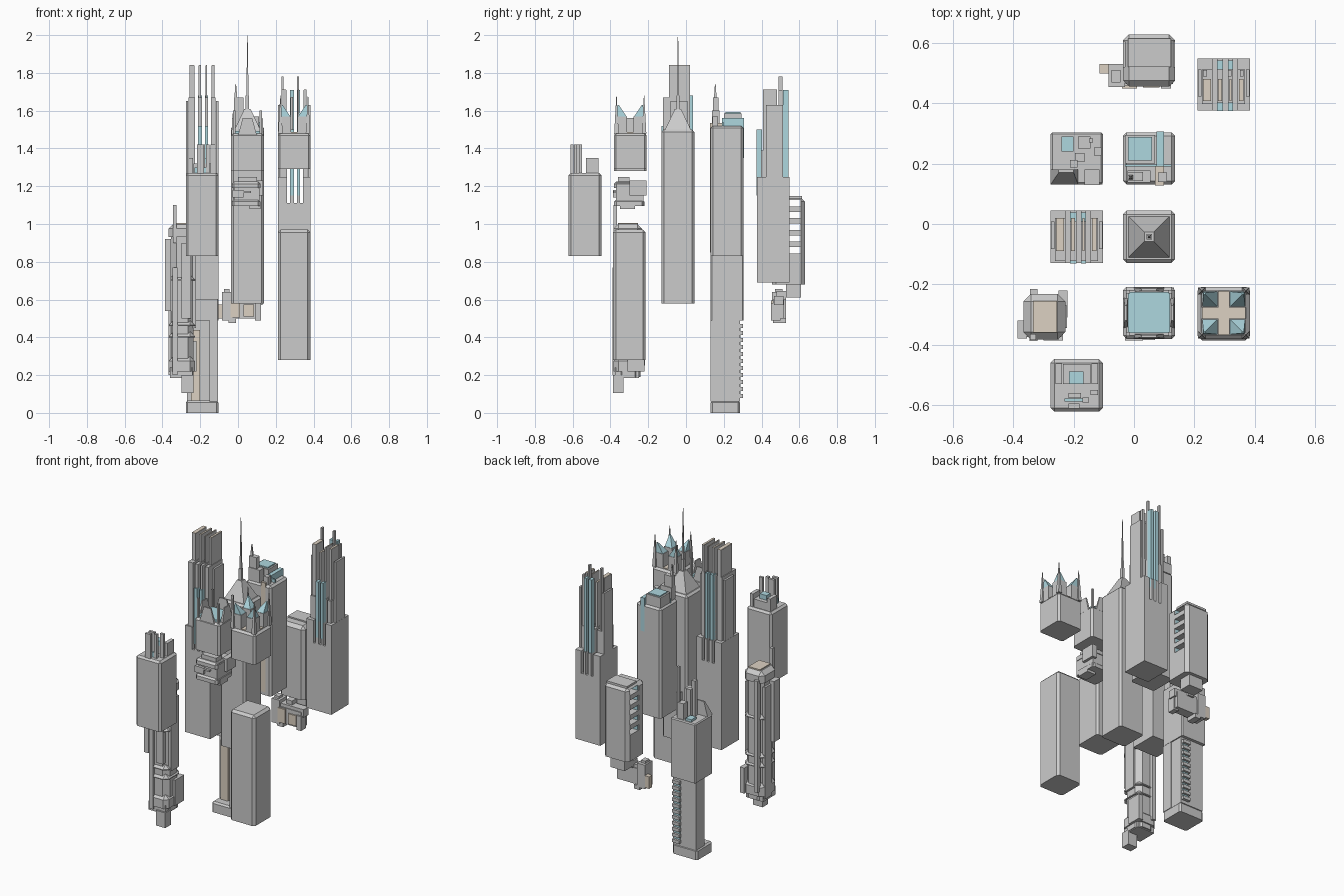
import bpy, bmesh

def material(name, rgb):
    m = bpy.data.materials.new(name)
    m.diffuse_color = (*rgb, 1)
    return m

BLUE = material("glass_blue", (0.42, 0.68, 0.74))
BEIGE = material("panel_beige", (0.72, 0.64, 0.54))

def block(name, x0, x1, y0, y1, z0, z1, mat=None, top=None, bevel=0):
    """Box, or taper to the rectangle top=(x0,x1,y0,y1); bevel cuts uprights and roof edge."""
    a, b, c, d = top or (x0, x1, y0, y1)
    bm = bmesh.new()
    lo = [bm.verts.new(p) for p in ((x0, y0, z0), (x1, y0, z0), (x1, y1, z0), (x0, y1, z0))]
    hi = [bm.verts.new(p) for p in ((a, c, z1), (b, c, z1), (b, d, z1), (a, d, z1))]
    bm.faces.new(lo[::-1])
    bm.faces.new(hi)
    for i in range(4):
        j = (i + 1) % 4
        bm.faces.new((lo[i], lo[j], hi[j], hi[i]))
    if bevel:
        edges = [e for e in bm.edges if any(v in hi for v in e.verts)]
        bmesh.ops.bevel(bm, geom=edges, offset=bevel, segments=1, affect='EDGES', profile=0.5)
    me = bpy.data.meshes.new(name)
    bm.to_mesh(me)
    bm.free()
    if mat:
        me.materials.append(mat)
    ob = bpy.data.objects.new(name, me)
    bpy.context.collection.objects.link(ob)
    return ob

def tower(name, cx, cy, z0, z1, bevel=0.012, r=0.0865):
    return block(name, cx - r, cx + r, cy - r, cy + r, z0, z1, bevel=bevel)

# Towers crowned by tall parallel slabs
SLABS = [(-.0865, -.0375), (-.0225, -.0015), (.0145, .0305), (.0465, .0865)]

def slab_tower(name, cx, cy, z0, zt, heights, mid, core, glass):
    block(name + "_body", cx - .0865, cx + .0865, cy - .0865, cy + .0865, z0, zt - .14)
    for i, ((a, b), h) in enumerate(zip(SLABS, heights)):
        a2, b2 = max(a, -.072) + cx, min(b, .07) + cx
        block(name + "_slab_base", a + cx, b + cx, cy - .0865, cy + .0865, zt - .14, zt)
        block(name + "_slab_mid", a2, b2, cy + mid[0], cy + mid[1], zt, zt + mid[2])
        block(name + "_slab_top", a2 + .004, b2 - .004, cy + core[0], cy + core[1], zt, zt + h)
        block(name + "_slab_cap", a2 + .005, b2 - .005, cy + core[0], cy + core[1], zt + h, zt + h + .002, BEIGE)
        if i in (1, 2):
            block(name + "_glass_back", a2, b2, cy + .05, cy + .08, zt + glass[0], zt + glass[1], BLUE)
            block(name + "_glass_front", a2, b2, cy - .088, cy - .06, zt - .1, zt + .25, BLUE)
    for s in (-1, 1):
        block(name + "_edge_pier", cx + s * .08 - .006, cx + s * .08 + .006, cy - .04, cy + .05, zt, zt + .38)

slab_tower("slab_tower_left", -.19, -.0425, .6, 1.27, (.57, .57, .57, .57),
           (-.08, .062, .40), (-.047, .063), (.0, .41))
slab_tower("slab_tower_right", .2975, .4625, .69, 1.25, (.46, .42, .46, .46),
           (-.065, .05, .14), (-.055, .018), (-.05, .46))
for dx, h in ((-.062, .53), (.02, .53), (.06, .46)):
    block("slab_tower_spire", .2975 + dx - .006, .2975 + dx + .006, .49, .51, 1.25, 1.25 + h)

# Central tower with pyramid and antenna
CX, CY = .05, -.0425
tower("central_tower", CX, CY, .58, 1.5)
block("central_pyramid", CX - .068, CX + .068, CY - .068, CY + .068, 1.5, 1.61,
      top=(CX - .016, CX + .016, CY - .016, CY + .016))
block("antenna_base", CX - .009, CX + .009, CY - .009, CY + .009, 1.61, 1.68)
block("antenna", CX - .006, CX + .006, CY - .006, CY + .006, 1.68, 2.0,
      top=(CX - .001, CX + .001, CY - .001, CY + .001))

# Short block with glass roof and edge rails
tower("glass_roof_block", .05, -.295, 1.28, 1.48)
block("glass_roof", -.02, .12, -.362, -.226, 1.478, 1.492, BLUE)
for s in (-1, 1):
    x, y = .05 + s * .077, -.295 + s * .077
    block("roof_rail_side", x - .007, x + .007, -.345, -.245, 1.47, 1.56, top=(x - .004, x + .004, -.32, -.27))
    block("roof_rail_end", 0, .1, y - .007, y + .007, 1.47, 1.56, top=(.025, .075, y - .004, y + .004))
    for t in (-1, 1):
        px, py = .05 + s * .07, -.295 + t * .07
        block("roof_corner_fin", px - .006, px + .006, py - .006, py + .006, 1.47, 1.6)

# Machine pod under the glass roof block
block("pod_core", -.02, .115, -.37, -.225, 1.1, 1.22)
for z in (1.095, 1.19):
    block("pod_ring", -.033, .118, -.38, -.22, z, z + .035, bevel=.012)
block("pod_bracket", -.03, .03, -.386, -.35, 1.14, 1.18)
block("pod_slot", -.01, .07, -.384, -.36, 1.165, 1.175)
block("pod_side_unit", .1, .132, -.3, -.21, 1.15, 1.23)
block("pod_top_unit", .0, .1, -.36, -.3, 1.22, 1.25)
block("pod_side_tank", .06, .12, -.35, -.27, 1.08, 1.12)

# Short block with four pointed corner turrets
tower("crown_block", .2975, -.295, 1.29, 1.48)
block("crown_floor", .225, .37, -.3675, -.2225, 1.478, 1.486, BEIGE)
for s in (-1, 1):
    for t in (-1, 1):
        x, y = .2975 + s * .046, -.295 + t * .046
        block("turret", x - .028, x + .028, y - .028, y + .028, 1.48, 1.57)
        block("turret_glass", x - .025, x + .025, y - .025, y + .025, 1.57, 1.63, BLUE,
              top=(x + s * .018 - .003, x + s * .018 + .003, y + t * .018 - .003, y + t * .018 + .003))
        ax, ay = x + s * .027, y + t * .027
        block("turret_spike", ax - .012, ax + .012, ay - .012, ay + .012, 1.48, 1.68,
              top=(ax - .001, ax + .001, ay - .001, ay + .001))

# Plain tower below the crown block
tower("plain_tower", .2975, -.3, .28, .97, bevel=.015)

# Front left tower
tower("front_tower", -.19, -.535, .83, 1.27)
block("front_roof_block", -.235, -.145, -.53, -.465, 1.27, 1.32)
block("front_roof_glass", -.216, -.168, -.53, -.49, 1.32, 1.35, BLUE)
for s in (-1, 1):
    x = -.19 + s * .06
    block("front_roof_wall", x - .011, x + .011, -.53, -.463, 1.26, 1.35)
for x0, x1, y in ((-.217, -.18, -.605), (-.17, -.15, -.585), (-.145, -.12, -.56), (-.217, -.175, -.57)):
    block("front_roof_stack", x0, x1, y - .007, y + .009, 1.26, 1.42)
block("front_roof_strip", -.23, -.165, -.588, -.578, 1.26, 1.3, BLUE)

# Rear middle tower with stepped roof
tower("stepped_tower", .05, .2175, .83, 1.52)
block("stepped_roof", -.03, .07, .2, .295, 1.52, 1.585)
block("stepped_roof_glass", -.02, .06, .21, .288, 1.58, 1.592, BLUE)
block("glass_strip_long", .075, .1, .19, .306, 1.35, 1.56, BLUE)
block("glass_strip_cross", -.03, .125, .19, .198, 1.51, 1.54, BLUE)
block("stepped_front_panel", .07, .1, .128, .19, .85, 1.535, BEIGE)
block("stepped_mast_base", -.022, .055, .137, .177, 1.52, 1.6)
block("stepped_mast_mid", -.022, .03, .142, .172, 1.6, 1.67)
block("stepped_mast", -.019, -.004, .148, .162, 1.67, 1.74, top=(-.014, -.01, .153, .157))
block("stepped_post", .08, .11, .14, .17, 1.52, 1.57)

# Tall left tower with notched shaft
block("shaft_tower", -.2765, -.1035, .131, .304, .49, .86, bevel=.006)
block("shaft_wall", -.27, -.11, .2, .285, .06, .49)
block("shaft_fin", -.15, -.105, .131, .2, .06, .49)
block("shaft_panel", -.25, -.2, .185, .2, .05, .44, BEIGE)
for i in range(11):
    block("shaft_rung", -.165, -.115, .285, .303, .08 + i * .037, .1 + i * .037)
block("shaft_rung_glass", -.16, -.12, .284, .289, .08, .47, BLUE)
block("shaft_base", -.2765, -.1035, .131, .285, 0, .065, bevel=.01)
block("shaft_roof_wedge", -.2765, -.185, .131, .18, .86, .95, top=(-.25, -.2, .17, .18))
block("shaft_roof_glass", -.24, -.2, .24, .29, .86, .875, BLUE)
for x, y, w, h in ((-.14, .155, .025, 1.0), (-.18, .22, .015, 1.03), (-.12, .24, .013, 1.0),
                   (-.165, .27, .02, .96), (-.2, .2, .012, 1.08)):
    block("shaft_roof_stack", x - w, x + w, y - w, y + w, .85, h)
block("shaft_roof_mast", -.15, -.136, .27, .284, .85, 1.18)

# Rear tower with slots cut right through
rear = tower("slotted_tower", .05, .5425, .68, 1.14, bevel=.02)
for i in range(5):
    z = .845 + i * .062
    cutter = block("slot_cutter", -.2, .3, .52, .605, z, z + .033)
    cutter.hide_render = True
    cutter.hide_viewport = True
    mod = rear.modifiers.new("slot", 'BOOLEAN')
    mod.object = cutter
    mod.operation = 'DIFFERENCE'
    mod.solver = 'EXACT'
    block("slot_glass", -.03, .13, .518, .524, z, z + .033, BLUE)
block("slotted_roof_plate", -.02, .122, .52, .615, 1.135, 1.148)
block("slotted_foot", .0, .1, .53, .608, .61, .68)

# Machine cluster under the rear tower
block("cluster_core", -.03, .115, .46, .52, .5, .6)
block("cluster_left", -.085, -.03, .455, .53, .49, .64)
block("cluster_left_top", -.075, -.045, .47, .51, .64, .655)
block("cluster_arm", -.115, -.08, .5, .53, .5, .575, BEIGE)
block("cluster_panel_left", -.04, .01, .45, .465, .505, .595, BEIGE)
block("cluster_panel_right", .03, .085, .452, .465, .51, .575, BEIGE)
block("cluster_foot", -.05, -.01, .46, .53, .475, .5)
block("cluster_beam", -.03, .13, .465, .515, .57, .62)
block("cluster_end", .09, .122, .45, .5, .49, .58)
block("cluster_hook", 0, .04, .48, .53, .6, .645)

# Segmented machine column at front left
block("column_body", -.355, -.235, -.37, -.24, .19, .98, bevel=.03)
for z0, z1 in ((.22, .3), (.4, .43), (.46, .49), (.7, .73), (.93, 1.0)):
    block("column_band", -.367, -.228, -.383, -.232, z0, z1, bevel=.025)
block("column_top_panel", -.335, -.255, -.36, -.255, .99, 1.006, BEIGE)
block("column_mast", -.345, -.325, -.385, -.365, .9, 1.1)
block("column_side_box", -.387, -.355, -.38, -.32, .54, .92)
block("column_front_panel", -.347, -.32, -.388, -.36, .2, .77)
block("column_front_panel_right", -.3, -.25, -.386, -.36, .5, .9)
block("column_left_panel", -.367, -.35, -.33, -.26, .2, .9)
block("column_right_panel", -.24, -.222, -.345, -.27, .45, .9)
block("column_right_foot", -.25, -.22, -.31, -.22, .22, .38)
block("column_back_pipe", -.345, -.32, -.245, -.216, .25, .95)
block("column_foot", -.3, -.235, -.386, -.33, .105, .2)
block("column_lower_box", -.36, -.24, -.375, -.25, .185, .24)
